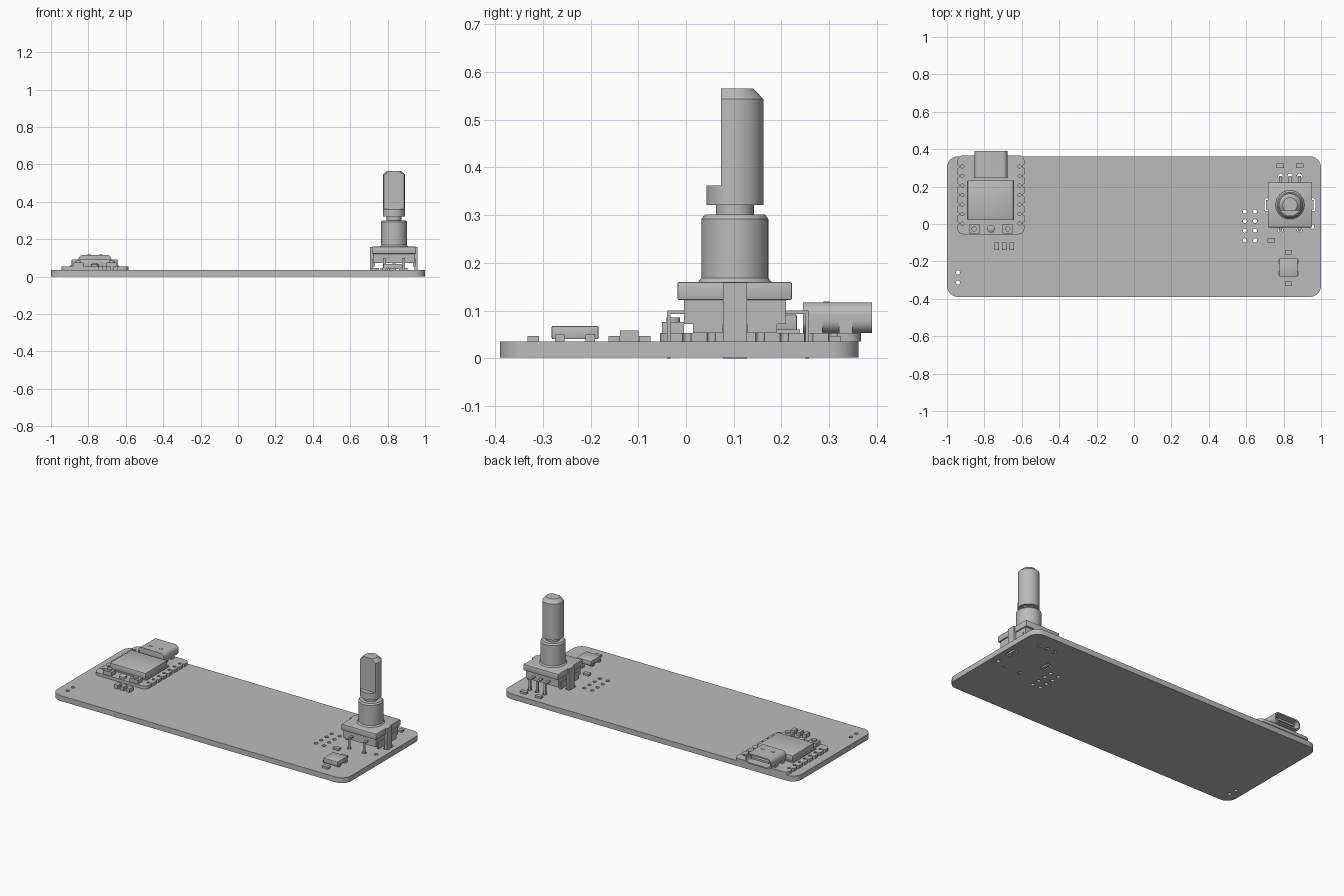
import bpy, bmesh, math
from mathutils import Vector

if "Cube" in bpy.data.objects:
    bpy.data.objects.remove(bpy.data.objects["Cube"])

grey = bpy.data.materials.new("plain grey")
grey.use_nodes = True
grey.diffuse_color = (0.5, 0.5, 0.5, 1)
grey.node_tree.nodes["Principled BSDF"].inputs["Base Color"].default_value = (0.5, 0.5, 0.5, 1)


def finish(name, mesh):
    """Link a mesh, give it the material and smooth its round sides."""
    ob = bpy.data.objects.new(name, mesh)
    bpy.context.collection.objects.link(ob)
    mesh.materials.clear()
    mesh.materials.append(grey)
    bpy.ops.object.select_all(action='DESELECT')
    ob.select_set(True)
    bpy.context.view_layer.objects.active = ob
    bpy.ops.object.shade_smooth_by_angle(angle=math.radians(35))
    return ob


def from_bm(name, bm):
    bmesh.ops.recalc_face_normals(bm, faces=bm.faces)
    mesh = bpy.data.meshes.new(name)
    bm.to_mesh(mesh)
    bm.free()
    return finish(name, mesh)


def box(name, x, y, z, bevel=0):
    """Box between (low, high) ranges on each axis."""
    bm = bmesh.new()
    bmesh.ops.create_cube(bm, size=1)
    for v in bm.verts:
        v.co = [(r[0] + r[1]) / 2 + c * (r[1] - r[0]) for r, c in zip((x, y, z), v.co)]
    if bevel:
        bmesh.ops.bevel(bm, geom=bm.edges[:], offset=bevel, segments=2, profile=0.5, affect='EDGES')
    return from_bm(name, bm)


def block(name, cx, cy, w, d, z0, z1, bevel=0):
    return box(name, (cx - w / 2, cx + w / 2), (cy - d / 2, cy + d / 2), (z0, z1), bevel)


def lathe(name, cx, cy, profile, cut_y=None, steps=48):
    """Spin (radius, z) points; optionally cut a flat on the front."""
    bm = bmesh.new()
    vs = [bm.verts.new((r, 0, z)) for r, z in profile]
    es = [bm.edges.new(p) for p in zip(vs, vs[1:])]
    bmesh.ops.spin(bm, geom=vs + es, axis=(0, 0, 1), cent=(0, 0, 0), steps=steps, angle=math.tau)
    bmesh.ops.remove_doubles(bm, verts=bm.verts, dist=1e-5)
    bmesh.ops.translate(bm, verts=bm.verts, vec=(cx, cy, 0))
    if cut_y is not None:
        cut = bmesh.ops.bisect_plane(bm, geom=bm.verts[:] + bm.edges[:] + bm.faces[:],
                                     plane_co=(0, cut_y, 0), plane_no=(0, -1, 0), clear_outer=True)
        edges = [e for e in cut["geom_cut"] if isinstance(e, bmesh.types.BMEdge)]
        bmesh.ops.edgeloop_fill(bm, edges=edges)
    return from_bm(name, bm)


def ring(cx, cy, r, n=16):
    return [(cx + r * math.cos(math.tau * i / n), cy + r * math.sin(math.tau * i / n)) for i in range(n)]


def round_rect(cx, cy, w, d, r, n=6):
    pts = []
    for k, (sx, sy) in enumerate(((1, 1), (-1, 1), (-1, -1), (1, -1))):
        for i in range(n + 1):
            a = math.pi / 2 * (k + i / n)
            pts.append((cx + sx * (w / 2 - r) + r * math.cos(a), cy + sy * (d / 2 - r) + r * math.sin(a)))
    return pts


def plate(name, loops, z0, z1, along_y=False):
    """Extrude an outline with holes; along_y reads the outline as (x, z)."""
    cu = bpy.data.curves.new(name, 'CURVE')
    cu.dimensions, cu.fill_mode = '2D', 'BOTH'
    cu.extrude = (z1 - z0) / 2
    for pts in loops:
        sp = cu.splines.new('POLY')
        sp.points.add(len(pts) - 1)
        for p, (a, b) in zip(sp.points, pts):
            p.co = (a, b, 0, 1)
        sp.use_cyclic_u = True
    tmp = bpy.data.objects.new(name, cu)
    bpy.context.collection.objects.link(tmp)
    bpy.context.view_layer.update()
    mesh = bpy.data.meshes.new_from_object(tmp.evaluated_get(bpy.context.evaluated_depsgraph_get()))
    bpy.data.objects.remove(tmp)
    bm = bmesh.new()
    bm.from_mesh(mesh)
    bmesh.ops.remove_doubles(bm, verts=bm.verts, dist=1e-5)
    mid = (z0 + z1) / 2
    for v in bm.verts:
        x, y, z = v.co
        v.co = Vector((x, z + mid, y)) if along_y else Vector((x, y, z + mid))
    return from_bm(name, bm)


# Main circuit board with its drilled holes
TOP = 0.035
EX, EY = 0.834, 0.1025          # rotary control centre
PIN = 0.051                      # pin pitch
back_pins = [EX - PIN, EX, EX + PIN]
front_pins = [EX - PIN, EX + PIN]
holes = [ring(x, 0.066 - PIN * i, 0.011) for x in (0.593, 0.647) for i in range(4)]
holes += [ring(-0.941, y, 0.011) for y in (-0.26, -0.313)]
holes += [ring(x, 0.257, 0.013) for x in back_pins]
holes += [ring(x, -0.034, 0.013) for x in front_pins]
holes += [round_rect(EX + s * 0.12, EY, 0.034, 0.072, 0.015) for s in (-1, 1)]
holes.append(ring(0.952, -0.014, 0.012))
plate("circuit_board", [round_rect(0, -0.014, 2, 0.752, 0.06)] + holes, 0.002, TOP)

# Rotary control: body, cover and clip
block("control_body", EX, EY, 0.222, 0.214, 0.072, 0.15)
block("control_cover", EX, EY, 0.236, 0.24, 0.122, 0.16, 0.004)
for s in (-1, 1):
    x = EX + s * 0.119
    block("clip_tab", x, EY, 0.016, 0.05, 0, 0.159)
    for t in (-1, 1):
        block("clip_foot", EX + s * 0.108, EY + t * 0.057, 0.012, 0.062, 0.053, 0.098)

# Rotary control: bushing, neck and shaft with a front flat
lathe("bushing", EX, EY, [(0, 0.15), (0.077, 0.15), (0.077, 0.16), (0.07, 0.168), (0.07, 0.292),
                          (0.063, 0.301), (0, 0.301)])
lathe("shaft_neck", EX, EY, [(0, 0.29), (0.04, 0.29), (0.04, 0.33), (0, 0.33)])
lathe("shaft_collar", EX, EY, [(0, 0.321), (0.06, 0.321), (0.06, 0.362), (0, 0.362)])
lathe("shaft", EX, EY, [(0, 0.35), (0.06, 0.35), (0.06, 0.543), (0.039, 0.565), (0, 0.565)], cut_y=0.073)

# Bent solder pins
for pins, y, s in ((back_pins, 0.254, 1), (front_pins, -0.036, -1)):
    for x in pins:
        inner = EY + s * 0.1
        box("pin_arm", (x - 0.007, x + 0.007), sorted((inner, y + s * 0.003)), (0.093, 0.1))
        block("pin_leg", x, y, 0.014, 0.007, 0, 0.098)

# Controller module board with scalloped sides and pad holes
MX, MY, MW, MD = -0.765, 0.156, 0.358, 0.422
M_TOP = 0.053
pad_ys = [0.002 + PIN * i for i in range(7)]
right_side = [(MW / 2 - 0.03, -MD / 2)]
right_side += [(MW / 2 - 0.03 + 0.03 * math.sin(a), -MD / 2 + 0.03 - 0.03 * math.cos(a))
               for a in (math.pi / 8 * i for i in range(1, 5))]
for py in pad_ys:
    for i in range(7):
        a = -math.pi / 2 + math.pi * i / 6
        right_side.append((MW / 2 - 0.009 * math.cos(a), py - MY + 0.009 * math.sin(a)))
right_side += [(MW / 2 - 0.03 + 0.03 * math.cos(a), MD / 2 - 0.03 + 0.03 * math.sin(a))
               for a in (math.pi / 8 * i for i in range(5))]
outline = right_side + [(-x, y) for x, y in reversed(right_side)]
outline = [(MX + x, MY + y) for x, y in outline]
pads = [ring(MX + s * 0.153, py, 0.009, 10) for s in (-1, 1) for py in pad_ys]
plate("module_board", [outline] + pads, TOP, M_TOP)

# Metal shield
block("shield_flange", MX - 0.002, 0.127, 0.262, 0.224, M_TOP, 0.06)
block("shield", MX - 0.002, 0.127, 0.245, 0.212, M_TOP, 0.092, 0.004)

# Cable socket, open at the back with a tongue inside
SZ = 0.085
plate("socket_shell", [round_rect(MX, SZ, 0.176, 0.064, 0.026),
                       round_rect(MX, SZ, 0.16, 0.048, 0.019)], 0.245, 0.39, along_y=True)
plate("socket_back", [round_rect(MX, SZ, 0.168, 0.056, 0.022)], 0.247, 0.275, along_y=True)
block("socket_tongue", MX, 0.32, 0.12, 0.11, 0.079, 0.091)
for s in (-1, 1):
    block("socket_latch", MX + s * 0.032, 0.295, 0.022, 0.014, 0.114, 0.119)
    for y in (0.272, 0.335):
        block("socket_leg", MX + s * 0.083, y, 0.01, 0.028, M_TOP, 0.085)

# Module push buttons and centre lamp
for s in (-1, 1):
    block("button_base", MX + s * 0.09, -0.027, 0.056, 0.046, M_TOP, 0.076)
    lathe("button_cap", MX + s * 0.09, -0.027, [(0, 0.07), (0.014, 0.07), (0.014, 0.086), (0, 0.086)], steps=20)
lathe("lamp", MX, -0.025, [(0, M_TOP), (0.021, M_TOP), (0.021, 0.066), (0.01, 0.072), (0, 0.072)], steps=24)

# Small parts on the main board
for x in (-0.735, -0.694, -0.653):
    block("small_chip", x, -0.119, 0.024, 0.038, TOP, 0.058)
for x, y in ((0.783, 0.312), (0.885, 0.312), (0.735, -0.086), (0.826, -0.15), (0.826, -0.32)):
    block("resistor", x, y, 0.04, 0.024, TOP, 0.047)

# Square light with four corner pads
block("square_light", 0.826, -0.2325, 0.098, 0.098, 0.04, 0.068, 0.003)
for s in (-1, 1):
    for t in (-1, 1):
        block("light_pad", 0.826 + s * 0.045, -0.2325 + t * 0.032, 0.018, 0.02, TOP, 0.05)
